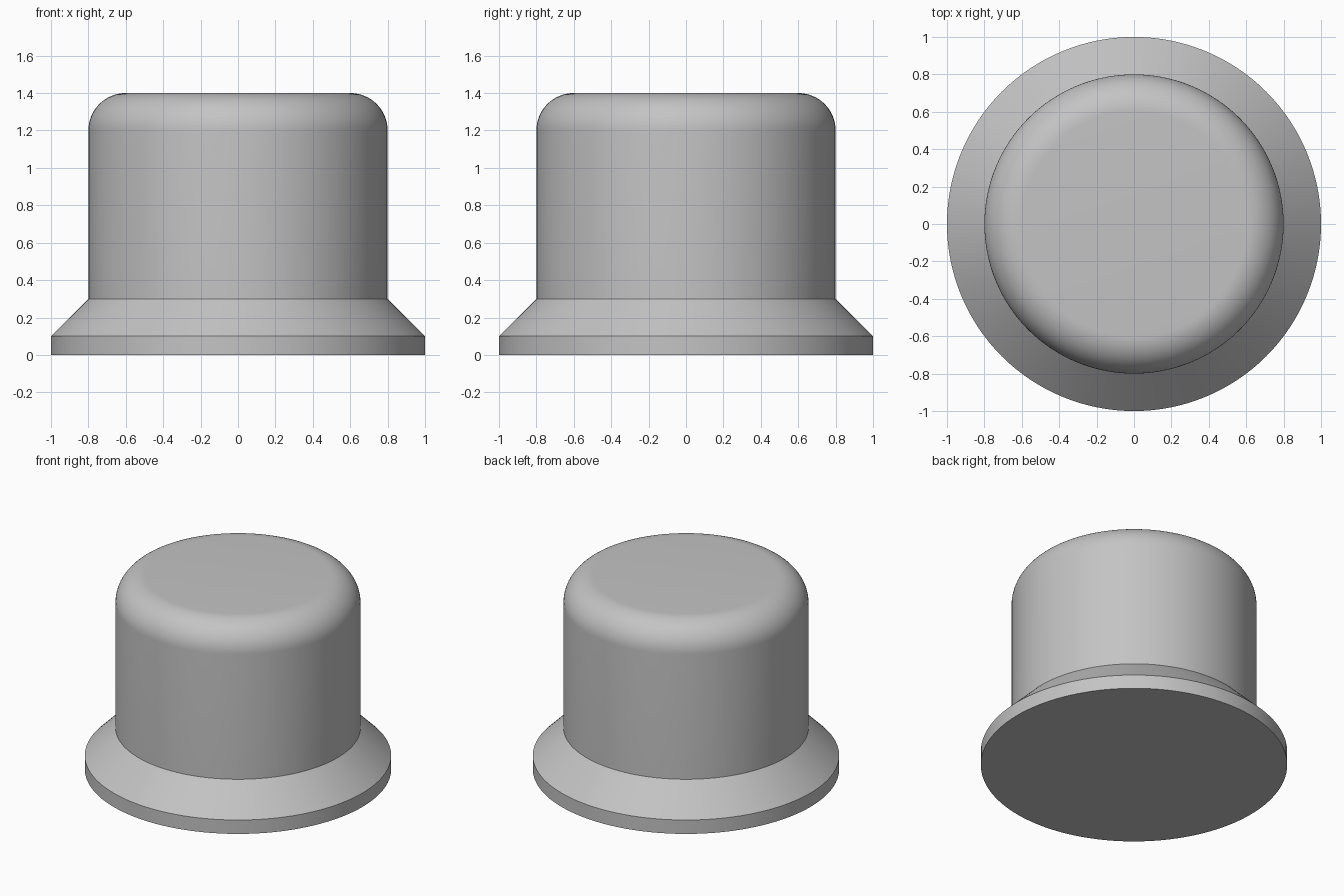
import bpy, bmesh, math
from mathutils import Matrix

cube = bpy.data.objects.get("Cube")
if cube:
    bpy.data.objects.remove(cube, do_unlink=True)

SEGMENTS = 128
FILLET = 0.2
FILLET_STEPS = 16

grey = bpy.data.materials.new("plain grey")
grey.use_nodes = True
colour = (0.55, 0.55, 0.55, 1)
grey.diffuse_color = colour
grey.node_tree.nodes["Principled BSDF"].inputs["Base Color"].default_value = colour

# Half profile: flange disc, sloped shoulder, straight wall, rounded rim
profile = [(1, 0), (1, 0.1), (0.8, 0.3)]
for i in range(FILLET_STEPS + 1):
    a = math.pi / 2 * i / FILLET_STEPS
    profile.append((0.6 + FILLET * math.cos(a), 1.2 + FILLET * math.sin(a)))

# Turn the profile into rings, bridge them and cap both ends
bm = bmesh.new()
rings = []
for r, z in profile:
    ring = bmesh.ops.create_circle(bm, segments=SEGMENTS, radius=r,
                                   matrix=Matrix.Translation((0, 0, z)))
    rings.append(ring["verts"])
for low, high in zip(rings, rings[1:]):
    for i in range(SEGMENTS):
        j = (i + 1) % SEGMENTS
        bm.faces.new((low[i], low[j], high[j], high[i]))
bm.faces.new(rings[0])
bm.faces.new(rings[-1])
bmesh.ops.recalc_face_normals(bm, faces=bm.faces)

mesh = bpy.data.meshes.new("flanged_cap")
bm.to_mesh(mesh)
bm.free()
mesh.materials.append(grey)
cap = bpy.data.objects.new("flanged_cap", mesh)
bpy.context.collection.objects.link(cap)

# Smooth round walls, crisp flange edges
bpy.ops.object.select_all(action="DESELECT")
cap.select_set(True)
bpy.context.view_layer.objects.active = cap
bpy.ops.object.shade_smooth_by_angle(angle=math.radians(30))
